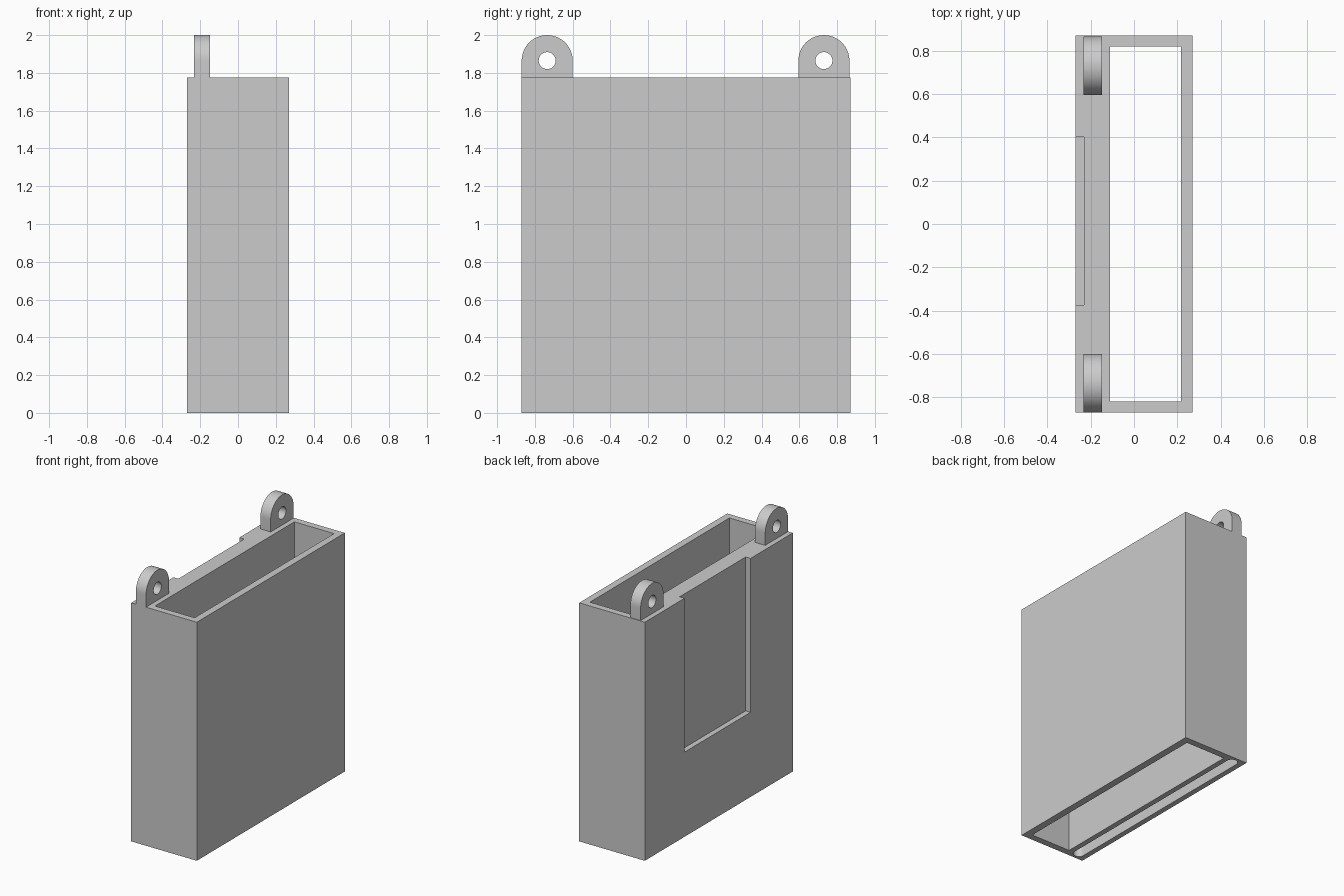
import bpy, bmesh, math
from mathutils import Vector

if "Cube" in bpy.data.objects:
    bpy.data.objects.remove(bpy.data.objects["Cube"])

grey = bpy.data.materials.new("plain grey")
grey.diffuse_color = (0.6, 0.6, 0.6, 1)
grey.use_nodes = True
grey.node_tree.nodes["Principled BSDF"].inputs["Base Color"].default_value = grey.diffuse_color

TOP = 1.775  # height of the case


def prism(name, outline, offset):
    """Extrude a closed outline of 3D points along offset."""
    bm = bmesh.new()
    face = bm.faces.new([bm.verts.new(p) for p in outline])
    ext = bmesh.ops.extrude_face_region(bm, geom=[face])
    bmesh.ops.translate(bm, vec=Vector(offset),
                        verts=[v for v in ext["geom"] if isinstance(v, bmesh.types.BMVert)])
    bmesh.ops.recalc_face_normals(bm, faces=bm.faces)
    mesh = bpy.data.meshes.new(name)
    bm.to_mesh(mesh)
    bm.free()
    mesh.materials.append(grey)
    ob = bpy.data.objects.new(name, mesh)
    bpy.context.collection.objects.link(ob)
    return ob


def box(name, x0, x1, y0, y1, z0, z1):
    pts = [(x0, y0, z0), (x1, y0, z0), (x1, y1, z0), (x0, y1, z0)]
    return prism(name, pts, (0, 0, z1 - z0))


def arc(cx, cy, r, a0, a1, n):
    return [(cx + r * math.cos(math.radians(a0 + (a1 - a0) * i / n)),
             cy + r * math.sin(math.radians(a0 + (a1 - a0) * i / n))) for i in range(n + 1)]


def cut(ob, cutter):
    mod = ob.modifiers.new("cut", 'BOOLEAN')
    mod.operation, mod.solver, mod.object = 'DIFFERENCE', 'EXACT', cutter
    activate(ob)
    bpy.ops.object.modifier_apply(modifier=mod.name)
    bpy.data.objects.remove(cutter)


def activate(ob):
    bpy.ops.object.select_all(action='DESELECT')
    ob.select_set(True)
    bpy.context.view_layer.objects.active = ob


def smooth(ob):
    activate(ob)
    bpy.ops.object.shade_smooth_by_angle(angle=math.radians(30))


# Case with a straight cavity from top to bottom
case = box("case", -0.27, 0.27, -0.87, 0.87, 0, TOP)
cut(case, box("cavity", -0.11, 0.217, -0.82, 0.82, -0.1, TOP + 0.1))

# Shallow recess in the thick wall, open at the top
cut(case, box("recess", -0.4, -0.23, -0.373, 0.402, 0.63, TOP + 0.1))

# Blind round-ended slot under the thick wall
r, end = 0.04, 0.81
slot = arc(-0.19, end, r, 0, 180, 16) + arc(-0.19, -end, r, 180, 360, 16)
cut(case, prism("slot", [(x, y, -0.1) for x, y in slot], (0, 0, 0.35)))
smooth(case)

# Two hanging lugs with round tops and holes
for name, cy in (("front_lug", -0.735), ("back_lug", 0.73)):
    R, cz = 0.135, 1.865
    profile = [(cy - R, TOP), (cy + R, TOP)] + arc(cy, cz, R, 0, 180, 32)
    lug = prism(name, [(-0.232, y, z) for y, z in profile], (0.084, 0, 0))
    hole = arc(cy, cz, 0.045, 0, 360, 32)[:-1]
    cut(lug, prism("lug_hole", [(-0.4, y, z) for y, z in hole], (0.4, 0, 0)))
    smooth(lug)
